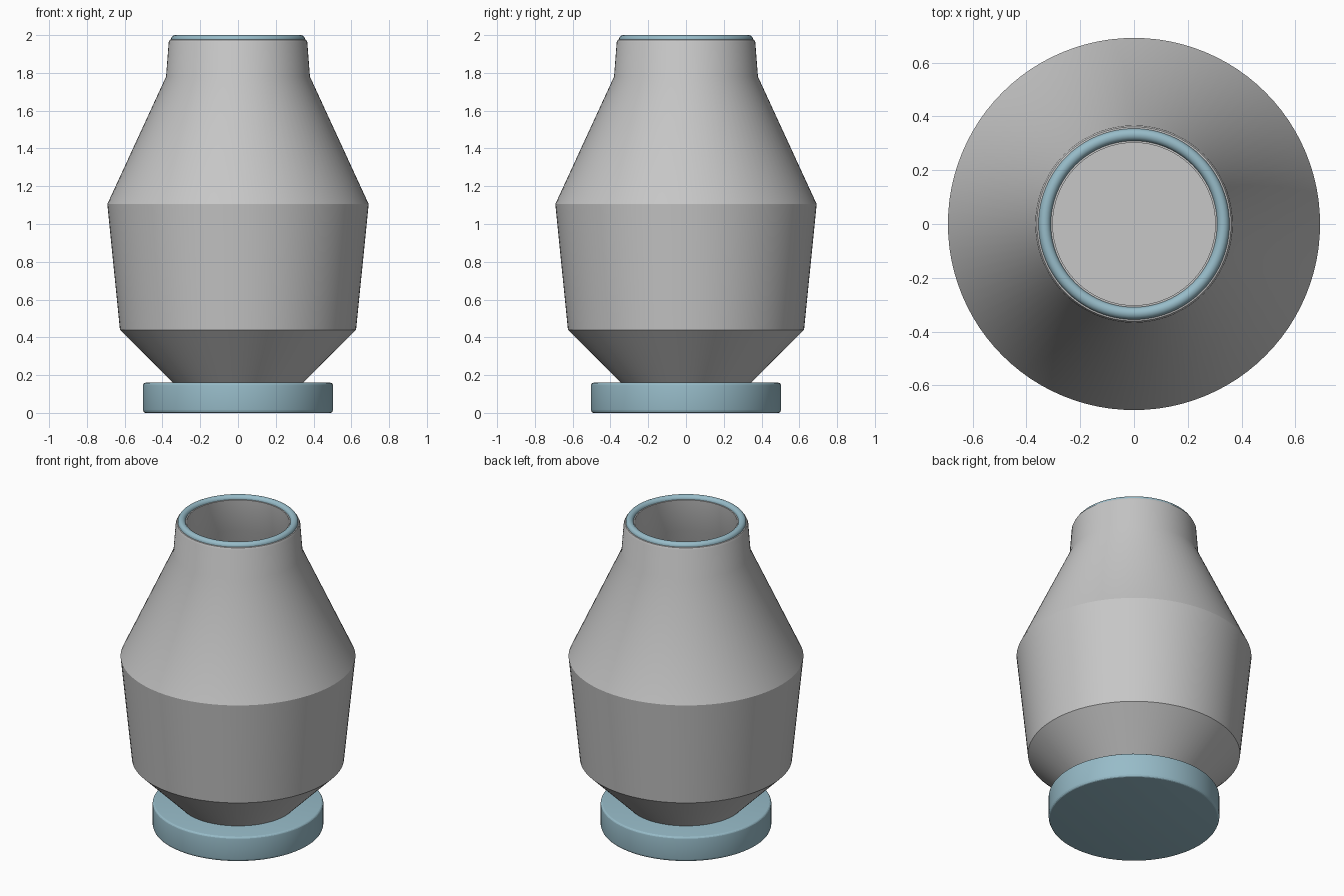
import bpy
import bmesh
import math

SEGMENTS = 96

cube = bpy.data.objects.get("Cube")
if cube:
    bpy.data.objects.remove(cube, do_unlink=True)


def make_material(name, rgb):
    mat = bpy.data.materials.new(name)
    mat.use_nodes = True
    color = (*rgb, 1.0)
    mat.diffuse_color = color
    mat.node_tree.nodes["Principled BSDF"].inputs["Base Color"].default_value = color
    return mat


def lathe(name, profile, mat, closed=False):
    """Spin a (radius, height) profile about z; radius 0 makes a pole."""
    bm = bmesh.new()
    verts = [bm.verts.new((r, 0, z)) for r, z in profile]
    edges = [bm.edges.new(pair) for pair in zip(verts, verts[1:])]
    if closed:
        edges.append(bm.edges.new((verts[-1], verts[0])))
    bmesh.ops.spin(bm, geom=verts + edges, cent=(0, 0, 0), axis=(0, 0, 1),
                   angle=math.tau, steps=SEGMENTS)
    bmesh.ops.remove_doubles(bm, verts=bm.verts, dist=1e-4)
    bmesh.ops.recalc_face_normals(bm, faces=bm.faces)
    mesh = bpy.data.meshes.new(name)
    bm.to_mesh(mesh)
    bm.free()
    mesh.materials.append(mat)
    obj = bpy.data.objects.new(name, mesh)
    bpy.context.collection.objects.link(obj)
    bpy.ops.object.select_all(action="DESELECT")
    obj.select_set(True)
    bpy.context.view_layer.objects.active = obj
    bpy.ops.object.shade_smooth_by_angle(angle=math.radians(22))
    return obj


def arc(r, z, radius, start, end, steps=4):
    """Quarter-round points for a softened profile corner."""
    angles = [math.radians(start + (end - start) * i / steps) for i in range(steps + 1)]
    return [(r + radius * math.cos(a), z + radius * math.sin(a)) for a in angles]


grey = make_material("light grey", (0.57, 0.57, 0.57))
blue = make_material("pale blue", (0.31, 0.50, 0.58))

# Base disc with softened edges
bevel = 0.015
lathe("base", [(0, 0.003)] + arc(0.503 - bevel, 0.003 + bevel, bevel, -90, 0)
      + arc(0.503 - bevel, 0.16 - bevel, bevel, 0, 90) + [(0, 0.16)], blue)

# Hollow vessel: outer wall up to the lip, then the inner wall down to the floor
outer = [(0, 0.15), (0.335, 0.15), (0.625, 0.44), (0.692, 1.105), (0.381, 1.78)]
lip = [(0.367, 1.962), (0.361, 1.975), (0.35, 1.978), (0.302, 1.978)]
inner = [(0.322, 1.77), (0.632, 1.10), (0.568, 0.465), (0.32, 0.21), (0, 0.21)]
lathe("vessel", outer + lip + inner, grey)

# Rounded ring on the mouth
ring = arc(0.332, 1.977, 0.023, 0, 180, 10)
lathe("mouth_ring", [(0.355, 1.965)] + ring + [(0.309, 1.965)], blue, closed=True)

# Stand the model exactly on the ground
for obj in bpy.context.collection.objects:
    if obj.name == "base":
        for vert in obj.data.vertices:
            if vert.co.z < 0.01:
                vert.co.z = max(0.0, vert.co.z - 0.003)
